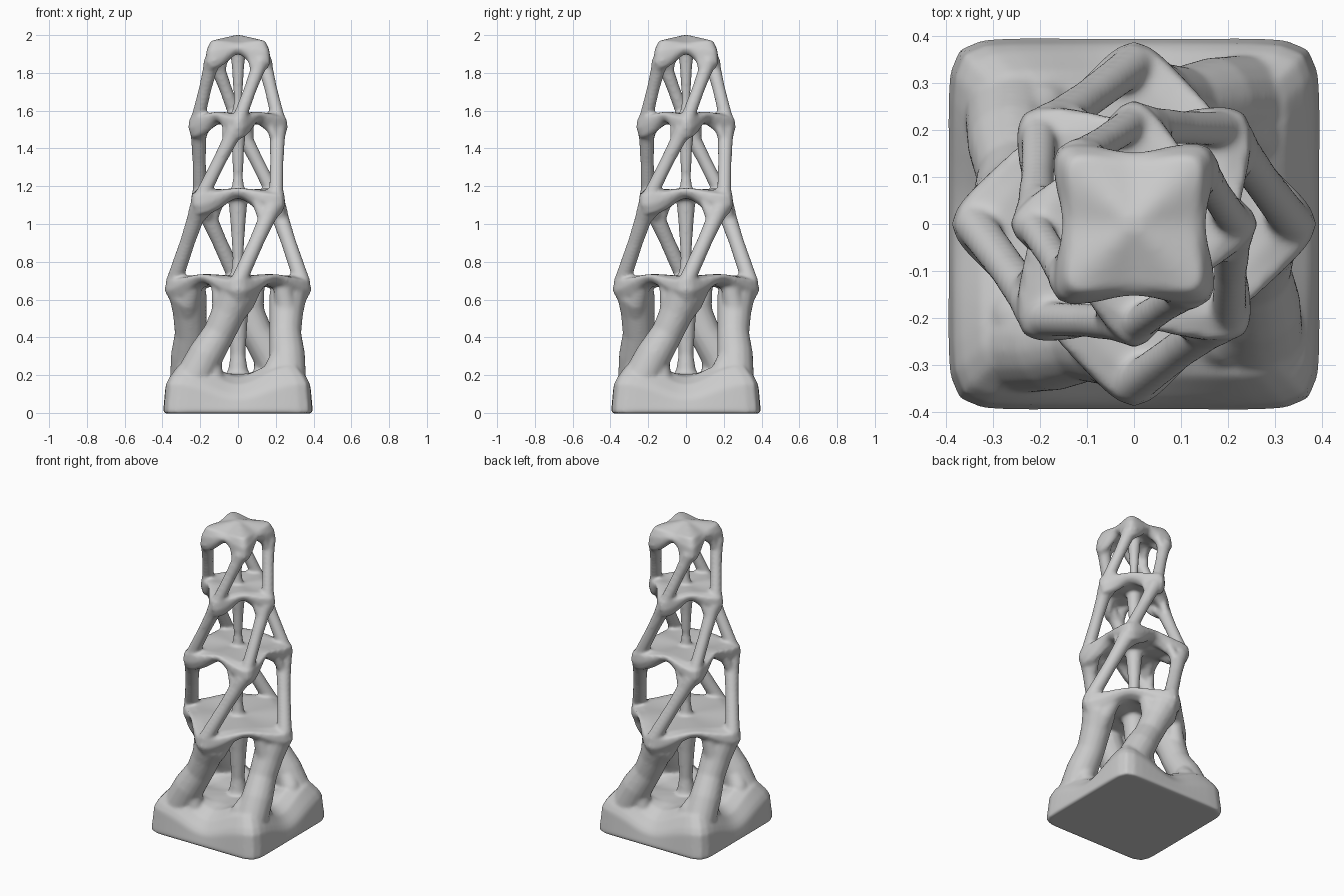
import bpy, bmesh
from math import sin, cos, pi, radians
from mathutils import Vector

if "Cube" in bpy.data.objects:
    bpy.data.objects.remove(bpy.data.objects["Cube"])

bm = bmesh.new()
N = 64


def polar(deg, rad, z):
    return Vector((rad * cos(radians(deg)), rad * sin(radians(deg)), z))


def loft(rings):
    """Skin closed rings of points and cap both ends with fans."""
    vs = [[bm.verts.new(p) for p in r] for r in rings]
    n = len(vs[0])
    for a, b in zip(vs, vs[1:]):
        for i in range(n):
            j = (i + 1) % n
            bm.faces.new((a[i], a[j], b[j], b[i]))
    for ring, flip in ((vs[0], True), (vs[-1], False)):
        c = bm.verts.new(sum((v.co for v in ring), Vector()) / n)
        for i in range(n):
            f = (ring[i], ring[(i + 1) % n], c)
            bm.faces.new(f[::-1] if flip else f)


def plate(half, rot, concave, rows, p=9):
    """Rounded square slab; rows = (scale, z at corner, z at edge middle)."""
    rings = []
    for s, zc, zm in rows:
        ring = []
        for i in range(N):
            a = 2 * pi * i / N
            m = cos(2 * a) ** 2
            r = half * (abs(cos(a)) ** p + abs(sin(a)) ** p) ** (-1 / p)
            r *= s * (1 - concave * m)
            w = 0.5 + 0.5 * cos(4 * a)
            ring.append((r * cos(a + rot), r * sin(a + rot), zc + (zm - zc) * w))
        rings.append(ring)
    loft(rings)


def tube(pts, radii, sides=16):
    rings = []
    for i, (q, r) in enumerate(zip(pts, radii)):
        d = (pts[min(i + 1, len(pts) - 1)] - pts[max(i - 1, 0)]).normalized()
        u = d.cross(Vector((0.31, 0.95, 0))).normalized()
        v = d.cross(u)
        rings.append([q + r * (cos(2 * pi * k / sides) * u + sin(2 * pi * k / sides) * v)
                      for k in range(sides)])
    loft(rings)


# Square foot with wavy rim
plate(0.396, 0, 0, [(0.99, -0.003, -0.003), (1.0, 0.01, 0.01), (0.97, 0.155, 0.075),
                    (0.93, 0.19, 0.10), (0.82, 0.25, 0.15), (0.65, 0.27, 0.19),
                    (0.45, 0.22, 0.205), (0.1, 0.205, 0.205)], p=11)

# Twisted floors: half size, turn, concavity, corner rim z, edge rim z, floor z
for half, rot, k, zc, zm, zt in ((0.292, pi / 4, 0.02, 0.645, 0.718, 0.725),
                                 (0.250, 0, 0.12, 1.10, 1.175, 1.18),
                                 (0.198, pi / 4, 0.10, 1.505, 1.575, 1.585)):
    plate(half, rot, k, [(0.1, zt - 0.05, zt - 0.05), (0.6, zc + 0.015, zm - 0.04),
                         (0.8, zc - 0.055, zm - 0.04), (0.95, zc - 0.05, zm - 0.025),
                         (1.02, zc, zm), (1.0, zc + 0.055, zm + 0.015),
                         (0.8, zt, zt + 0.01), (0.1, zt, zt)])

# Domed cap
plate(0.172, 0, 0.12, [(0.1, 1.92, 1.92), (0.6, 1.885, 1.905), (0.8, 1.82, 1.895),
                       (0.95, 1.82, 1.91), (1.02, 1.855, 1.93), (0.99, 1.915, 1.945),
                       (0.86, 1.97, 1.96), (0.1, 2.0, 2.0)])

for c in range(4):
    a = 45 + 90 * c
    # Heavy twisting legs of the lowest tier
    leg = ((-1, 0.35, 0.11, 0.07), (4, 0.345, 0.20, 0.10), (12, 0.31, 0.31, 0.095),
           (23, 0.270, 0.42, 0.085), (34, 0.260, 0.53, 0.09), (43, 0.265, 0.62, 0.10),
           (46, 0.262, 0.68, 0.085))
    tube([polar(a + d, r, z) for d, r, z, _ in leg], [q[3] for q in leg])
    # Webs spreading the legs into the floor above and the foot below
    for pts in (((24, 0.268, 0.43), (28, 0.265, 0.57), (22, 0.25, 0.69)),
                ((33, 0.265, 0.48), (52, 0.265, 0.59), (67, 0.25, 0.69)),
                ((18, 0.285, 0.36), (16, 0.30, 0.25), (24, 0.305, 0.12)),
                ((12, 0.30, 0.34), (-6, 0.315, 0.23), (-20, 0.325, 0.12))):
        tube([polar(a + d, r, z) for d, r, z in pts], (0.06, 0.06, 0.045))
    # Slim struts, each tier turning a further eighth
    for d, r0, z0, r1, z1, w in ((45, 0.34, 0.69, 0.275, 1.12, 0.040),
                                 (90, 0.285, 1.13, 0.210, 1.53, 0.036),
                                 (135, 0.217, 1.54, 0.185, 1.89, 0.034)):
        lo, hi = polar(a + d, r0, z0), polar(a + d + 45, r1, z1)
        tube([lo.lerp(hi, t) for t in (0, 0.18, 0.5, 0.78, 0.92, 1)],
             [w * f for f in (1.1, 1.05, 1, 1.12, 1.3, 0.9)])
        # Gussets flaring each strut sideways under the floor
        for e in (-22, 22):
            tube([lo.lerp(hi, 0.74), polar(a + d + 45 + e, r1 * 0.81, z1 + 0.025)],
                 (w * 0.8, w * 0.6))

# Central columns flaring under each floor
for z0, z1, w in ((0.18, 0.70, 0.04), (0.70, 1.15, 0.029),
                  (1.15, 1.56, 0.026), (1.56, 1.93, 0.023)):
    ts = (0, 0.1, 0.25, 0.6, 0.9, 1)
    tube([Vector((0, 0, z0 + (z1 - z0) * t)) for t in ts],
         [w * f for f in (1.8, 1.3, 1.0, 1.3, 1.7, 2.2)])

mesh = bpy.data.meshes.new("twisted_tower")
bm.to_mesh(mesh)
bm.free()
tower = bpy.data.objects.new("twisted_tower", mesh)
bpy.context.collection.objects.link(tower)

# Fuse everything into one flowing surface
rm = tower.modifiers.new("fuse", 'REMESH')
rm.mode = 'VOXEL'
rm.voxel_size = 0.009
rm.use_smooth_shade = True
sm = tower.modifiers.new("soften", 'SMOOTH')
sm.factor = 0.5
sm.iterations = 11
